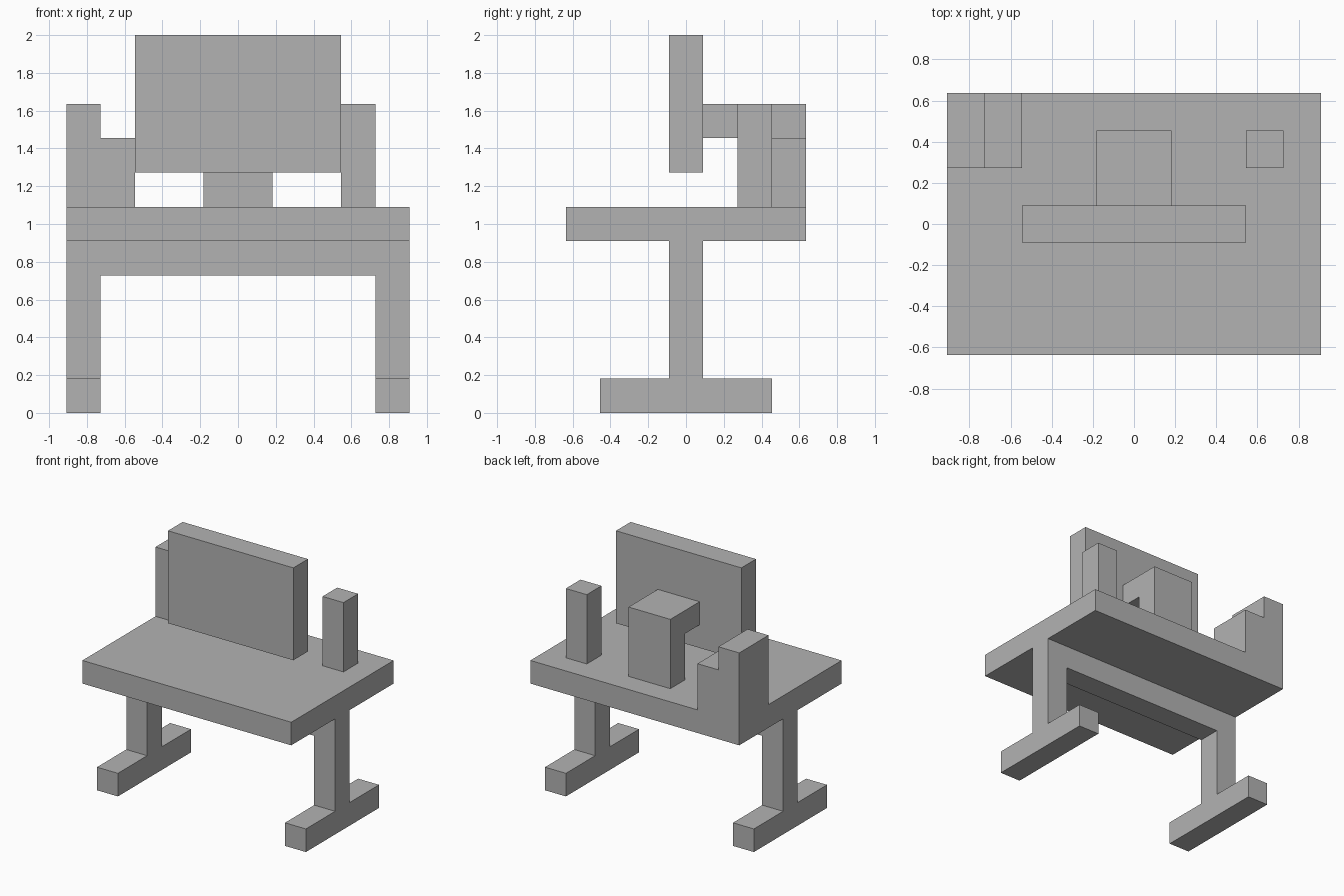
import bpy
import bmesh
from mathutils import Vector

cube = bpy.data.objects.get("Cube")
if cube:
    bpy.data.objects.remove(cube, do_unlink=True)

U = 2 / 11  # block size: the desk is eleven blocks tall

grey = bpy.data.materials.new("plain grey")
grey.use_nodes = True
colour = (0.45, 0.45, 0.45, 1)
grey.diffuse_color = colour
grey.node_tree.nodes["Principled BSDF"].inputs["Base Color"].default_value = colour


def extrude_profile(name, profile, axis, start, end):
    """Extrude a (horizontal, height) outline along x or y, in block units."""
    def place(h, z, depth):
        return Vector((depth, h, z) if axis == "x" else (h, depth, z)) * U

    bm = bmesh.new()
    face = bm.faces.new([bm.verts.new(place(h, z, start)) for h, z in profile])
    extruded = bmesh.ops.extrude_face_region(bm, geom=[face])["geom"]
    verts = [g for g in extruded if isinstance(g, bmesh.types.BMVert)]
    bmesh.ops.translate(bm, verts=verts, vec=place(0, 0, end - start))
    bmesh.ops.recalc_face_normals(bm, faces=bm.faces)
    mesh = bpy.data.meshes.new(name)
    bm.to_mesh(mesh)
    bm.free()
    mesh.materials.append(grey)
    obj = bpy.data.objects.new(name, mesh)
    bpy.context.collection.objects.link(obj)
    return obj


def box(name, x, y, z):
    outline = [(x[0], z[0]), (x[1], z[0]), (x[1], z[1]), (x[0], z[1])]
    return extrude_profile(name, outline, "y", *y)


# Desk: T-shaped legs with long feet, joined by a crossbar under the top
half_leg = [(2.5, 0), (2.5, 1), (0.5, 1), (0.5, 5)]
leg = half_leg + [(-y, z) for y, z in reversed(half_leg)]
for name, x in (("left_leg", 4), ("right_leg", -5)):
    extrude_profile(name, leg, "x", x, x + 1)
box("crossbar", (-4, 4), (-0.5, 0.5), (4, 5))
box("desk_top", (-5, 5), (-3.5, 3.5), (5, 6))

# Screen held by an angled stand behind it
box("screen", (-3, 3), (-0.5, 0.5), (7, 11))
stand = [(1.5, 6), (2.5, 6), (2.5, 9), (0.5, 9), (0.5, 8), (1.5, 8)]
extrude_profile("screen_stand", stand, "x", -1, 1)

# Items on the desk
box("upright_block", (3, 4), (1.5, 2.5), (6, 9))
steps = [(-5, 6), (-3, 6), (-3, 8), (-4, 8), (-4, 9), (-5, 9)]
extrude_profile("stepped_block", steps, "y", 1.5, 3.5)
